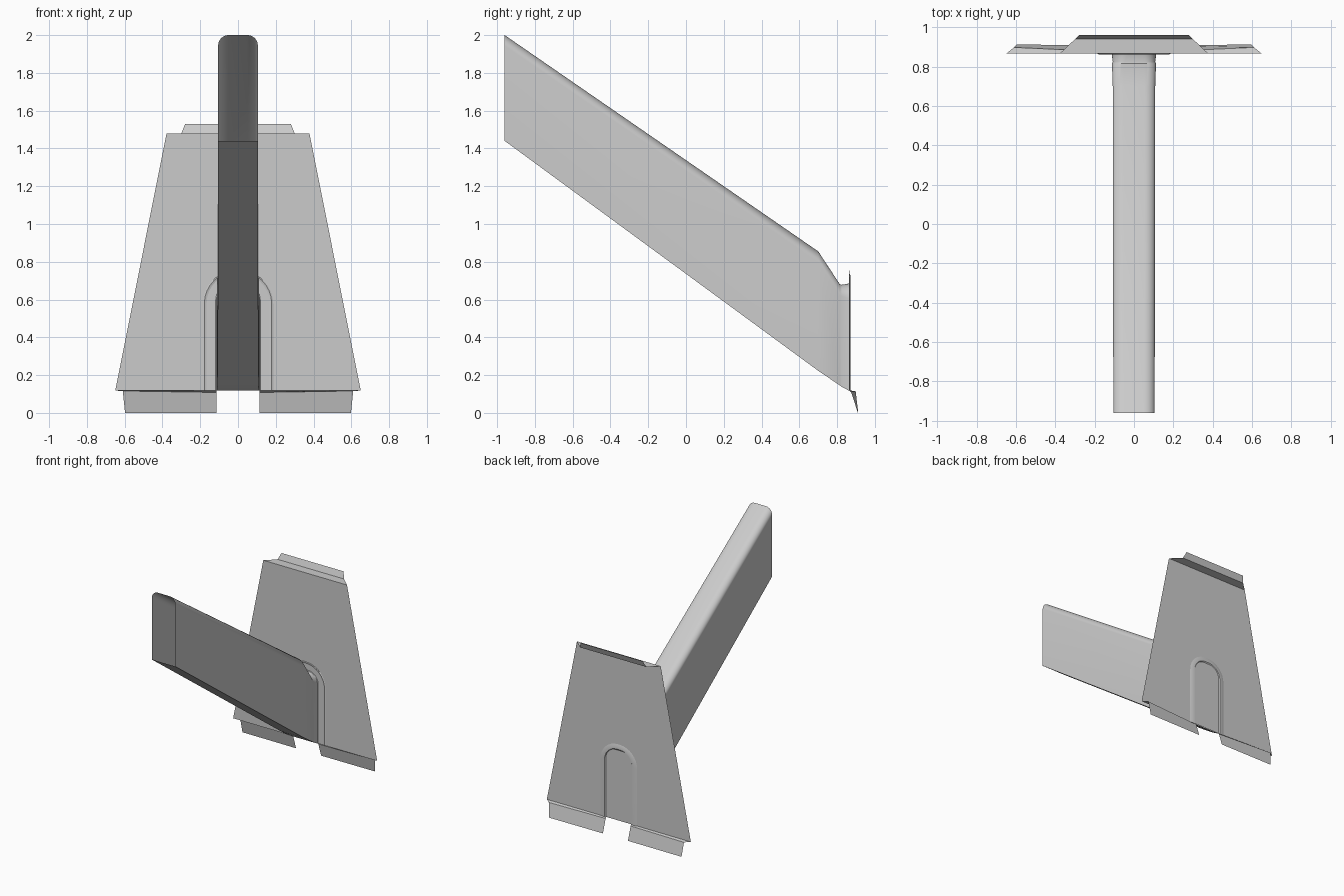
import bpy, bmesh, math

if "Cube" in bpy.data.objects:
    bpy.data.objects.remove(bpy.data.objects["Cube"])


def make(name, rows, closed=False, smooth=False):
    """Skin a surface across successive rows of points."""
    bm = bmesh.new()
    vr = [[bm.verts.new(p) for p in row] for row in rows]
    for a, b in zip(vr, vr[1:]):
        n = len(a)
        for i in range(n if closed else n - 1):
            j = (i + 1) % n
            bm.faces.new((a[i], a[j], b[j], b[i]))
    return finish(name, bm, smooth)


def finish(name, bm, smooth=False):
    me = bpy.data.meshes.new(name)
    bm.to_mesh(me)
    bm.free()
    ob = bpy.data.objects.new(name, me)
    bpy.context.collection.objects.link(ob)
    if smooth:
        bpy.ops.object.select_all(action='DESELECT')
        ob.select_set(True)
        bpy.context.view_layer.objects.active = ob
        bpy.ops.object.shade_smooth_by_angle(angle=math.radians(35))
    return ob


def arch(y, w, zb, zt, r, n=8):
    """Upright outline with rounded top corners, from left foot to right foot."""
    pts = [(-w, y, zb)]
    for cx, start in ((-w + r, 180), (w - r, 90)):
        for k in range(n + 1):
            a = math.radians(start - 90 * k / n)
            pts.append((cx + r * math.cos(a), y, zt - r + r * math.sin(a)))
    return pts + [(w, y, zb)]


Y = 0.866    # plane of the plate
ZB = 0.118   # bottom edge of the plate

# Sloping hollow chute, open at both ends
make("chute", [
    arch(-0.96, 0.105, 1.44, 2.0, 0.055),
    arch(0.70, 0.108, 0.223, 0.855, 0.055),
    arch(0.815, 0.112, 0.145, 0.68, 0.06),
    arch(0.825, 0.108, 0.138, 0.678, 0.06),
    arch(Y - 0.004, 0.113, ZB, 0.685, 0.08),
], closed=True, smooth=True)

# Shallow moulded rim around the doorway
outer = arch(Y, 0.187, ZB, 0.755, 0.18)
make("doorway_rim", [
    arch(Y - 0.004, 0.113, ZB, 0.685, 0.08),
    arch(Y + 0.006, 0.125, ZB, 0.70, 0.11),
    arch(Y + 0.005, 0.15, ZB, 0.725, 0.14),
    arch(Y - 0.004, 0.178, ZB, 0.75, 0.17),
    outer,
], smooth=True)

# Tapered plate with the arched opening
bm = bmesh.new()
outline = outer + [(0.65, Y, ZB), (0.378, Y, 1.48), (-0.378, Y, 1.48), (-0.65, Y, ZB)]
bm.faces.new([bm.verts.new(p) for p in outline])
bmesh.ops.triangulate(bm, faces=bm.faces[:])
for f in bm.faces:
    if f.normal.y > 0:
        f.normal_flip()
finish("plate", bm)

# Stepped flange along the top edge
make("top_flange", [[(-w, y, z), (w, y, z)] for w, y, z in
                    ((0.378, Y, 1.48), (0.30, 0.94, 1.48), (0.28, 0.96, 1.53))])

# Pair of stepped flanges along the bottom edge
for side, s in (("left", -1), ("right", 1)):
    rows = [[(s * 0.113, Y, ZB), (s * 0.65, Y, ZB)],
            [(s * 0.113, 0.875, 0.108), (s * 0.61, 0.898, 0.116)],
            [(s * 0.113, 0.91, 0.0), (s * 0.598, 0.912, 0.0)]]
    make("bottom_flange_" + side, rows if s < 0 else [r[::-1] for r in rows])
